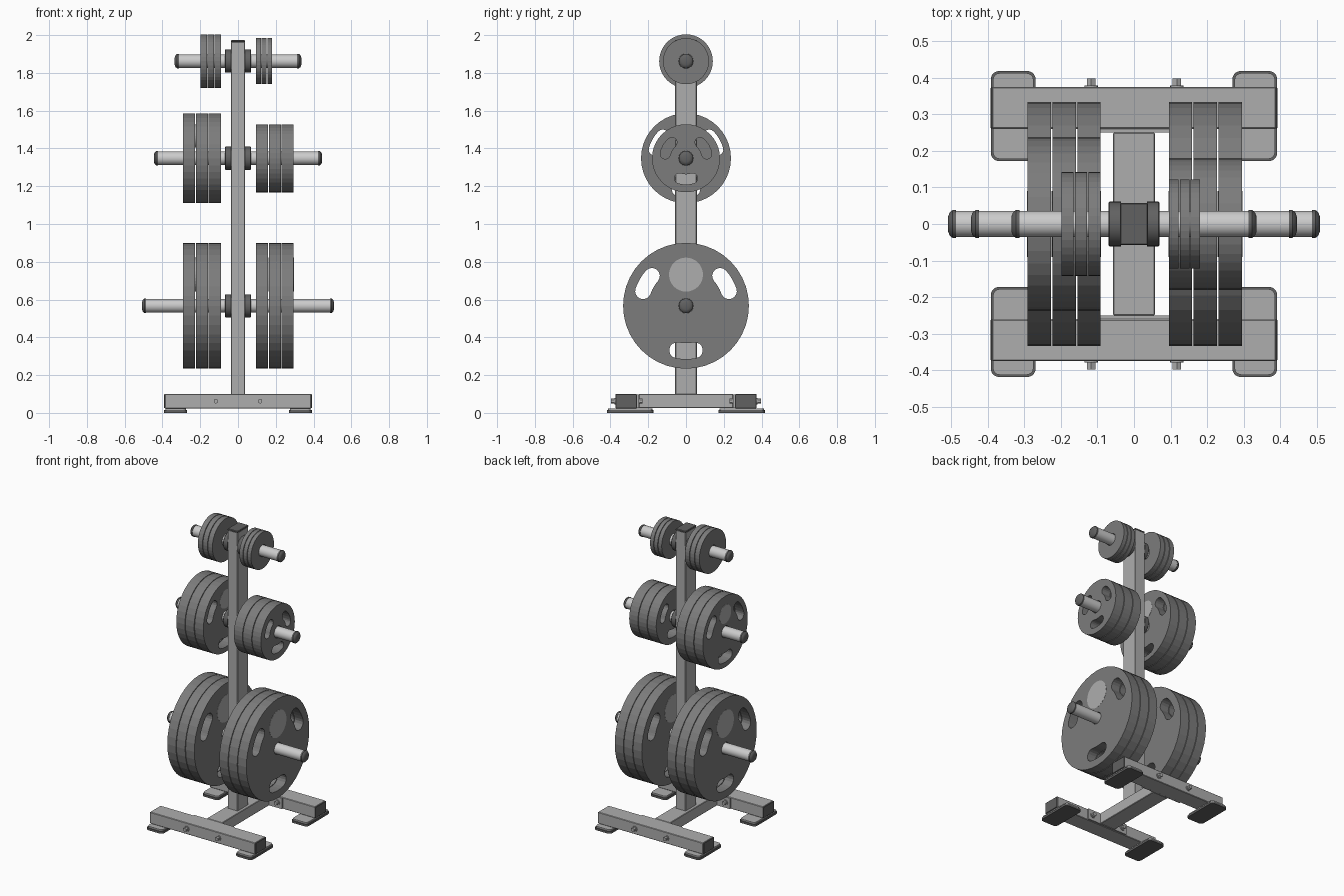
import bpy
from math import pi, cos, sin, radians

if "Cube" in bpy.data.objects:
    bpy.data.objects.remove(bpy.data.objects["Cube"])


def material(name, v):
    m = bpy.data.materials.new(name)
    m.diffuse_color = (v, v, v, 1)
    m.use_nodes = True
    m.node_tree.nodes["Principled BSDF"].inputs["Base Color"].default_value = m.diffuse_color
    return m


RUBBER = material("dark_rubber", 0.12)
IRON = material("dark_iron", 0.2)
STEEL = material("light_steel", 0.65)
FRAME = material("frame_grey", 0.42)


def finish(ob, name, mat):
    ob.name = name
    ob.data.materials.append(mat)
    return ob


def box(name, lo, hi, mat, bevel=0.003):
    bpy.ops.mesh.primitive_cube_add(size=1, location=[(a + b) / 2 for a, b in zip(lo, hi)])
    ob = bpy.context.object
    ob.scale = [b - a for a, b in zip(lo, hi)]
    bpy.ops.object.transform_apply(location=False, rotation=False, scale=True)
    if bevel:
        mod = ob.modifiers.new("edge", 'BEVEL')
        mod.width, mod.segments = bevel, 1
    return finish(ob, name, mat)


def lathe_x(name, profile, z, mat, n=32):
    """Solid of revolution about the x axis from (x, radius) points."""
    verts = [(x, r * cos(2 * pi * i / n), r * sin(2 * pi * i / n)) for x, r in profile for i in range(n)]
    faces = [(k * n + i, k * n + (i + 1) % n, (k + 1) * n + (i + 1) % n, (k + 1) * n + i)
             for k in range(len(profile) - 1) for i in range(n)]
    faces += [tuple(range(n)), tuple(range(len(verts) - n, len(verts)))]
    me = bpy.data.meshes.new(name)
    me.from_pydata(verts, [], faces)
    ob = bpy.data.objects.new(name, me)
    bpy.context.collection.objects.link(ob)
    ob.location.z = z
    bpy.ops.object.select_all(action='DESELECT')
    ob.select_set(True)
    bpy.context.view_layer.objects.active = ob
    bpy.ops.object.mode_set(mode='EDIT')
    bpy.ops.mesh.select_all(action='SELECT')
    bpy.ops.mesh.normals_make_consistent(inside=False)
    bpy.ops.object.mode_set(mode='OBJECT')
    bpy.ops.object.shade_smooth_by_angle(angle=radians(30))
    return finish(ob, name, mat)


def circle(r, n=32, cx=0, cy=0):
    return [(cx + r * cos(2 * pi * i / n), cy + r * sin(2 * pi * i / n)) for i in range(n)]


def slot(radius, length, width, angle, n=8):
    """Curved grip hole following an arc round the plate centre."""
    w, half = width / 2, (length - width) / 2 / radius
    pts = []
    for side, base in ((1, half), (-1, -half)):
        cx, cy = radius * cos(angle + base), radius * sin(angle + base)
        for i in range(n + 1):
            a = angle + base + (0 if side > 0 else pi) + pi * i / n
            pts.append((cx + w * cos(a), cy + w * sin(a)))
        for t in (0.5, 0, -0.5):
            r, a = radius - side * w, angle + base * t
            pts.append((r * cos(a), r * sin(a)))
    return pts


def extruded(name, outlines, thick, loc, rot, mat):
    """Filled flat outline with holes, extruded to a plate."""
    cu = bpy.data.curves.new(name, 'CURVE')
    cu.dimensions, cu.fill_mode, cu.extrude = '2D', 'BOTH', thick / 2
    for pts in outlines:
        sp = cu.splines.new('POLY')
        sp.points.add(len(pts) - 1)
        for p, (x, y) in zip(sp.points, pts):
            p.co = (x, y, 0, 1)
        sp.use_cyclic_u = True
    ob = bpy.data.objects.new(name, cu)
    bpy.context.collection.objects.link(ob)
    ob.location, ob.rotation_euler = loc, rot
    bpy.ops.object.select_all(action='DESELECT')
    ob.select_set(True)
    bpy.context.view_layer.objects.active = ob
    bpy.ops.object.convert(target='MESH')
    ob = bpy.context.object
    bpy.ops.object.shade_flat()
    return finish(ob, name, mat)


def rounded_rect(hx, hy, r, n=5):
    return [(sx * (hx - r) + r * cos(q + pi / 2 * i / n), sy * (hy - r) + r * sin(q + pi / 2 * i / n))
            for sx, sy, q in ((1, 1, 0), (-1, 1, pi / 2), (-1, -1, pi), (1, -1, 1.5 * pi))
            for i in range(n + 1)]


# Upright post and base spine
box("post", (-0.037, -0.057, 0.09), (0.037, 0.057, 1.965), FRAME)
box("post_cap", (-0.038, -0.058, 1.962), (0.038, 0.058, 1.973), RUBBER)
box("base_spine", (-0.057, -0.25, 0.026), (0.057, 0.25, 0.1), FRAME)

# Cross beams with flanges, bolts, end caps and feet
for s, end in ((-1, "front"), (1, "back")):
    def span(x0, x1, y0, y1, z0, z1):
        ys = sorted((s * y0, s * y1))
        return (x0, ys[0], z0), (x1, ys[1], z1)
    box(end + "_beam", *span(-0.388, 0.388, 0.26, 0.374, 0.024, 0.1), FRAME)
    box(end + "_flange", *span(-0.15, 0.15, 0.25, 0.26, 0.026, 0.098), FRAME, 0)
    for t, side in ((-1, "left"), (1, "right")):
        tag = f"{end}_{side}_"
        x0, x1 = sorted((t * 0.384, t * 0.392))
        box(tag + "beam_cap", *span(x0, x1, 0.261, 0.373, 0.025, 0.099), RUBBER, 0.002)
        for y, d, r, part in ((0.385, 0.024, 0.013, "bolt_head"), (0.376, 0.006, 0.018, "outer_washer"),
                              (0.241, 0.022, 0.013, "nut"), (0.248, 0.006, 0.018, "inner_washer")):
            bpy.ops.mesh.primitive_cylinder_add(vertices=16 if "washer" in part else 6, radius=r, depth=d,
                                                location=(t * 0.117, s * y, 0.062), rotation=(pi / 2, 0, 0))
            finish(bpy.context.object, tag + part, FRAME)
        extruded(tag + "foot_pad", [rounded_rect(0.061, 0.123, 0.022)], 0.014,
                 (t * 0.33, s * 0.295, 0.007), (0, 0, 0), RUBBER)
        extruded(tag + "foot_plate", [rounded_rect(0.055, 0.117, 0.018)], 0.011,
                 (t * 0.33, s * 0.295, 0.0185), (0, 0, 0), FRAME)

# Storage pegs with collars and domed end caps
LEVELS = (("lower", 0.567, 0.508), ("middle", 1.348, 0.445), ("upper", 1.862, 0.335))
for lvl, z, reach in LEVELS:
    lathe_x(lvl + "_peg", [(-reach + 0.018, 0.036), (reach - 0.018, 0.036)], z, STEEL)
    for t, side in ((-1, "left"), (1, "right")):
        cap = [(-0.022, 0.038), (-0.012, 0.038), (-0.004, 0.031), (0, 0.02)]
        lathe_x(f"{lvl}_{side}_peg_cap", [(t * (reach + x), r) for x, r in cap], z, RUBBER)
        lathe_x(f"{lvl}_{side}_collar", [(t * 0.036, 0.061), (t * 0.067, 0.061), (t * 0.07, 0.058)], z, RUBBER)

# Weight stacks: name, height, side, start, pitch, radius, slot (radius, length, width), badge (height, radius)
STACKS = (
    ("lower_left", 0.567, -1, 0.091, 0.068, 0.333, (0.24, 0.178, 0.084), (0.165, 0.09)),
    ("lower_right", 0.567, 1, 0.095, 0.068, 0.333, (0.24, 0.178, 0.084), (0.165, 0.09)),
    ("middle_left", 1.348, -1, 0.091, 0.068, 0.238, (0.172, 0.15, 0.064), (0.118, 0.062)),
    ("middle_right", 1.348, 1, 0.095, 0.068, 0.18, (0.112, 0.125, 0.054), None),
    ("upper_left", 1.862, -1, 0.091, 0.037, 0.142, None, None),
    ("upper_right", 1.862, 1, 0.095, 0.030, 0.122, None, None),
)
FACE_X = (pi / 2, 0, pi / 2)
for name, z, t, start, pitch, r, grip, badge in STACKS:
    thick = pitch - 0.004
    for i in range(3):
        loc = (t * (start + i * pitch + thick / 2), 0, z)
        holes = [circle(0.039, 24)]
        if grip:
            holes += [slot(*grip, radians(a)) for a in (30, 150, 270)]
        extruded(f"{name}_plate_{i + 1}", [circle(r, 40)] + holes, thick, loc, FACE_X, IRON)
        if badge:
            # Plain round inlay showing on both faces
            extruded(f"{name}_badge_{i + 1}", [circle(badge[1], 32, 0, badge[0])],
                     thick + 0.002, loc, FACE_X, FRAME)
